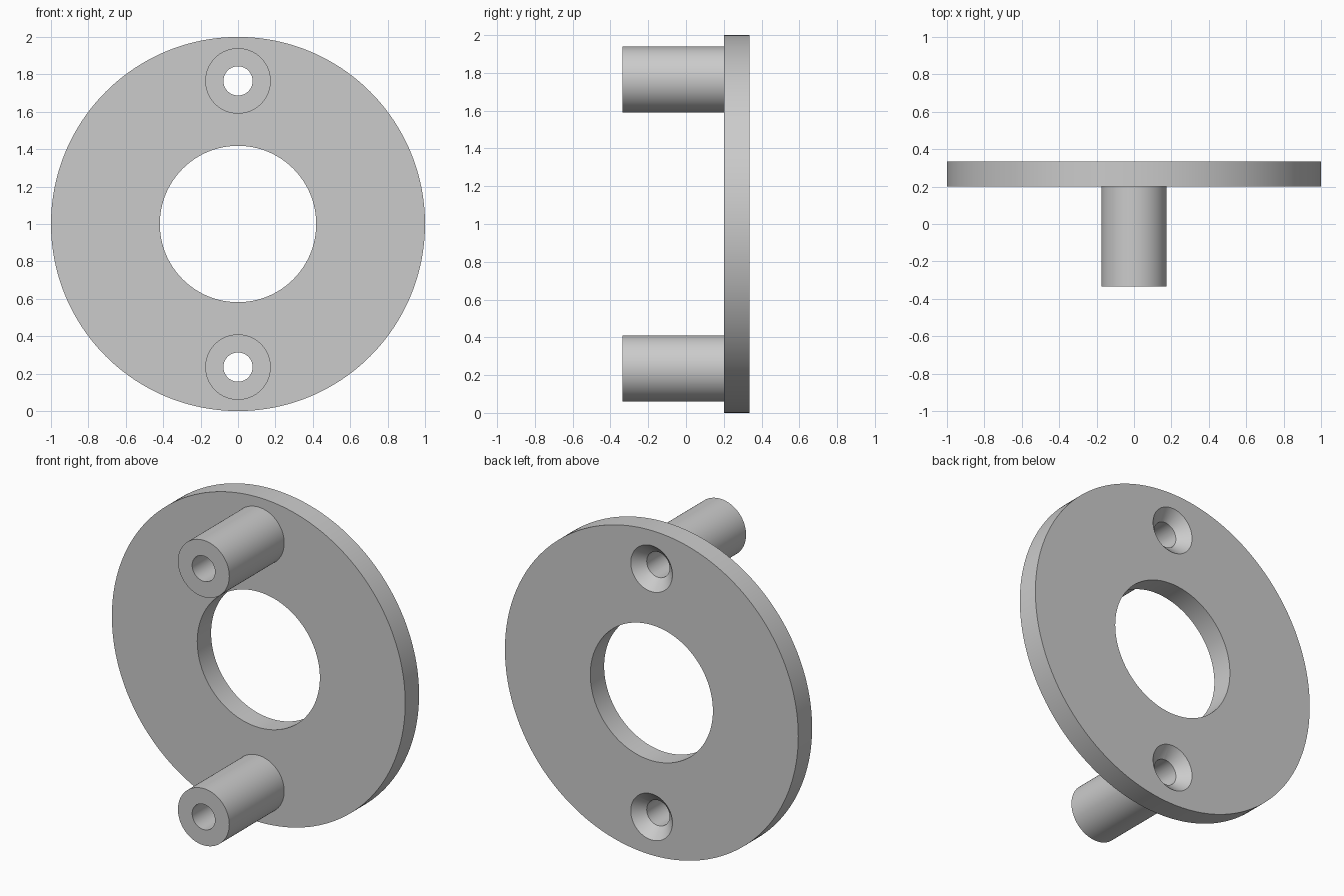
import bpy
import math
from mathutils import Matrix

cube = bpy.data.objects.get("Cube")
if cube:
    bpy.data.objects.remove(cube, do_unlink=True)

FRONT, SEAT, BACK = -0.335, 0.2, 0.335   # post tip, plate front, plate back (y)
CENTRE, POST_OFFSET = 1.0, 0.765
BORE, SINK = 0.078, 0.142                # screw hole and countersink radii
SINK_DEPTH = SINK - BORE                 # 90 degree countersink

grey = bpy.data.materials.new("plain_grey")
grey.use_nodes = True
colour = (0.6, 0.6, 0.6, 1)
grey.diffuse_color = colour
grey.node_tree.nodes["Principled BSDF"].inputs["Base Color"].default_value = colour


def cylinder(name, y0, y1, z, r0, r1=None, sides=128):
    """Cylinder or cone along y, radius r0 at y0 and r1 at y1."""
    bpy.ops.mesh.primitive_cone_add(vertices=sides, radius1=r0,
                                    radius2=r0 if r1 is None else r1, depth=y1 - y0)
    obj = bpy.context.object
    obj.name = name
    obj.data.transform(Matrix.Translation((0, (y0 + y1) / 2, z))
                       @ Matrix.Rotation(-math.pi / 2, 4, 'X'))
    obj.data.materials.append(grey)
    return obj


def combine(body, tool, operation):
    """Apply a boolean and discard the tool."""
    tool.hide_render = True
    mod = body.modifiers.new(operation, 'BOOLEAN')
    mod.operation, mod.solver, mod.object = operation, 'EXACT', tool
    bpy.context.view_layer.objects.active = body
    bpy.ops.object.modifier_apply(modifier=mod.name)
    bpy.data.objects.remove(tool, do_unlink=True)


# Round plate with a large central opening
flange = cylinder("flange_with_posts", SEAT, BACK, CENTRE, 1.0, sides=192)
combine(flange, cylinder("opening", SEAT - 0.1, BACK + 0.1, CENTRE, 0.418), 'DIFFERENCE')

# Two posts, drilled through and countersunk from the back
for side in (-1, 1):
    z = CENTRE + side * POST_OFFSET
    combine(flange, cylinder("post", FRONT, SEAT + 0.03, z, 0.175), 'UNION')
    combine(flange, cylinder("bore", FRONT - 0.1, BACK + 0.1, z, BORE), 'DIFFERENCE')
    extra = 0.02
    combine(flange, cylinder("countersink", BACK - SINK_DEPTH, BACK + extra, z,
                             BORE, SINK + extra), 'DIFFERENCE')

# Smooth curved walls with crisp rims
bpy.ops.object.select_all(action='DESELECT')
flange.select_set(True)
bpy.context.view_layer.objects.active = flange
bpy.ops.object.shade_smooth_by_angle(angle=math.radians(30))
